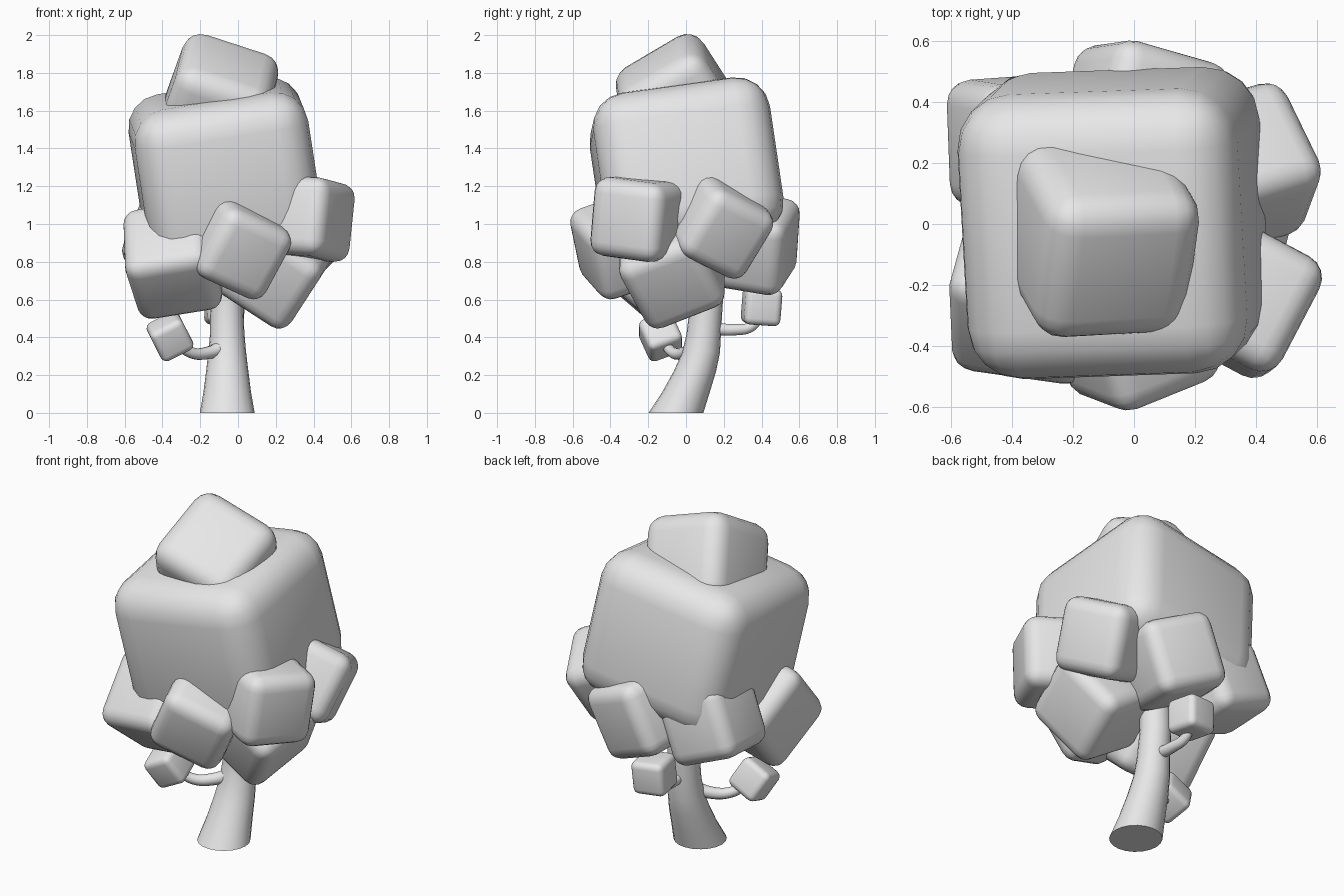
import bpy
import bmesh
import math
from mathutils import Matrix, Vector, Euler

old = bpy.data.objects.get("Cube")
if old:
    bpy.data.objects.remove(old, do_unlink=True)

# One plain grey for everything
grey = bpy.data.materials.new("plain_grey")
grey.use_nodes = True
grey.diffuse_color = (0.8, 0.8, 0.8, 1)
grey.node_tree.nodes["Principled BSDF"].inputs["Base Color"].default_value = (0.8, 0.8, 0.8, 1)


def add_mesh(name, bm):
    mesh = bpy.data.meshes.new(name)
    bmesh.ops.recalc_face_normals(bm, faces=bm.faces)
    bm.to_mesh(mesh)
    bm.free()
    mesh.materials.append(grey)
    obj = bpy.data.objects.new(name, mesh)
    bpy.context.collection.objects.link(obj)
    return obj


def rounded_block(name, centre, size, angles, radius):
    """Box with rounded edges, turned by angles in degrees."""
    bm = bmesh.new()
    bmesh.ops.create_cube(bm, size=1, matrix=Matrix.Diagonal((*size, 1)))
    bmesh.ops.bevel(bm, geom=bm.edges[:], offset=radius, segments=4,
                    profile=0.5, affect='EDGES')
    for face in bm.faces:
        face.smooth = True
    obj = add_mesh(name, bm)
    obj.location = centre
    obj.rotation_euler = Euler([math.radians(a) for a in angles])


def trunk_loft(name, rings, sides=20):
    """Level circles (x, y, z, radius) joined into a closed tube."""
    bm = bmesh.new()
    loops = []
    for x, y, z, r in rings:
        turns = [math.tau * i / sides for i in range(sides)]
        loops.append([bm.verts.new((x + r * math.cos(t), y + r * math.sin(t), z))
                      for t in turns])
    for low, high in zip(loops, loops[1:]):
        for i in range(sides):
            j = (i + 1) % sides
            bm.faces.new((low[i], low[j], high[j], high[i])).smooth = True
    bm.faces.new(loops[0])
    bm.faces.new(loops[-1])
    obj = add_mesh(name, bm)
    for edge in obj.data.edges:
        edge.use_edge_sharp = all(v < sides for v in edge.vertices)


def twig(name, points, thickness):
    """Tapered round branch along a smooth curve."""
    curve = bpy.data.curves.new(name, 'CURVE')
    curve.dimensions = '3D'
    curve.bevel_depth = thickness
    curve.bevel_resolution = 3
    curve.use_fill_caps = True
    spline = curve.splines.new('BEZIER')
    spline.bezier_points.add(len(points) - 1)
    for i, (bp, co) in enumerate(zip(spline.bezier_points, points)):
        bp.co = Vector(co)
        bp.handle_left_type = bp.handle_right_type = 'AUTO'
        bp.radius = 1 - 0.12 * i
    curve.materials.append(grey)
    obj = bpy.data.objects.new(name, curve)
    bpy.context.collection.objects.link(obj)


# Bent trunk and its two twigs
trunk_loft("trunk", [(-0.057, -0.053, 0, 0.145), (-0.057, 0, 0.11, 0.126),
                     (-0.057, 0.047, 0.22, 0.112), (-0.057, 0.08, 0.32, 0.1),
                     (-0.057, 0.094, 0.42, 0.091), (-0.06, 0.11, 0.6, 0.086),
                     (-0.06, 0.1, 0.95, 0.085)])
twig("front_twig", [(-0.06, 0.05, 0.36), (-0.15, 0, 0.32),
                    (-0.25, -0.07, 0.32), (-0.34, -0.12, 0.39)], 0.039)
twig("back_twig", [(-0.06, 0.13, 0.45), (-0.06, 0.25, 0.44),
                   (-0.07, 0.35, 0.46), (-0.07, 0.4, 0.54)], 0.036)

# Big crown and the block on top of it
rounded_block("crown", (-0.067, 0.003, 1.275), (0.93, 0.945, 0.85), (8, -9, 2), 0.18)
rounded_block("crown_top", (-0.105, -0.045, 1.65), (0.53, 0.53, 0.51), (32, 18, 3), 0.105)

# Ring of smaller foliage blocks: centre, side length, turn
foliage = {
    "front_right_foliage": ((-0.345, -0.215, 0.81), 0.46, (50, -9, -8)),
    "front_foliage": ((0, -0.345, 0.885), 0.42, (20, 23, 22)),
    "front_left_foliage": ((0.35, -0.24, 1.03), 0.42, (-7, 3, -28)),
    "back_left_foliage": ((0.345, 0.18, 0.995), 0.415, (-26, 21, 16)),
    "lower_foliage": ((0.2, -0.075, 0.775), 0.46, (25, 33, 0)),
    "back_foliage": ((0.03, 0.35, 0.9), 0.43, (-10, 23, -16)),
    "back_right_foliage": ((-0.36, 0.265, 0.92), 0.42, (5, 22, 4)),
}
for name, (centre, side, turn) in foliage.items():
    rounded_block(name, centre, (side, side, side), turn, 0.08)

# Little blocks on the twig ends
rounded_block("front_twig_foliage", (-0.36, -0.135, 0.405), (0.19, 0.19, 0.19), (22, -27, 0), 0.035)
rounded_block("back_twig_foliage", (-0.07, 0.4, 0.565), (0.195, 0.195, 0.195), (-4, 4, 8), 0.035)
